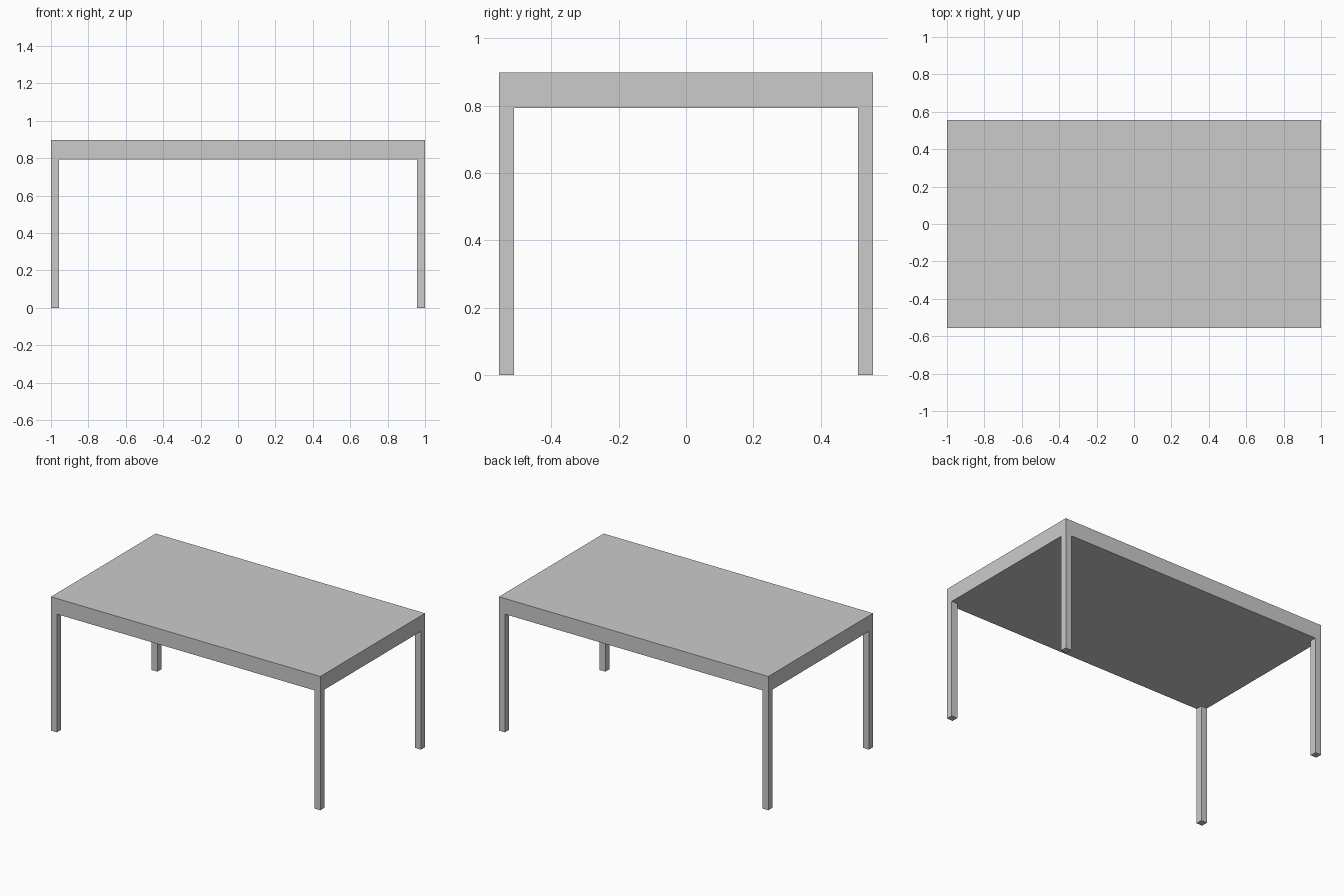
import bpy

if "Cube" in bpy.data.objects:
    bpy.data.objects.remove(bpy.data.objects["Cube"])

LENGTH, DEPTH, HEIGHT = 2.0, 1.11, 0.898
UNDERSIDE = 0.793
LEG = 0.044


def box(name, size, centre):
    bpy.ops.mesh.primitive_cube_add(size=1, location=centre)
    obj = bpy.context.object
    obj.name = name
    obj.scale = size
    bpy.ops.object.transform_apply(location=False, rotation=False, scale=True)
    return obj


# Thick slab top
box("table_top", (LENGTH, DEPTH, HEIGHT - UNDERSIDE),
    (0, 0, (HEIGHT + UNDERSIDE) / 2))

# Four square legs flush with the corners
for sx, side in ((-1, "left"), (1, "right")):
    for sy, end in ((-1, "front"), (1, "back")):
        box(f"{end}_{side}_leg", (LEG, LEG, UNDERSIDE),
            (sx * (LENGTH - LEG) / 2, sy * (DEPTH - LEG) / 2, UNDERSIDE / 2))
